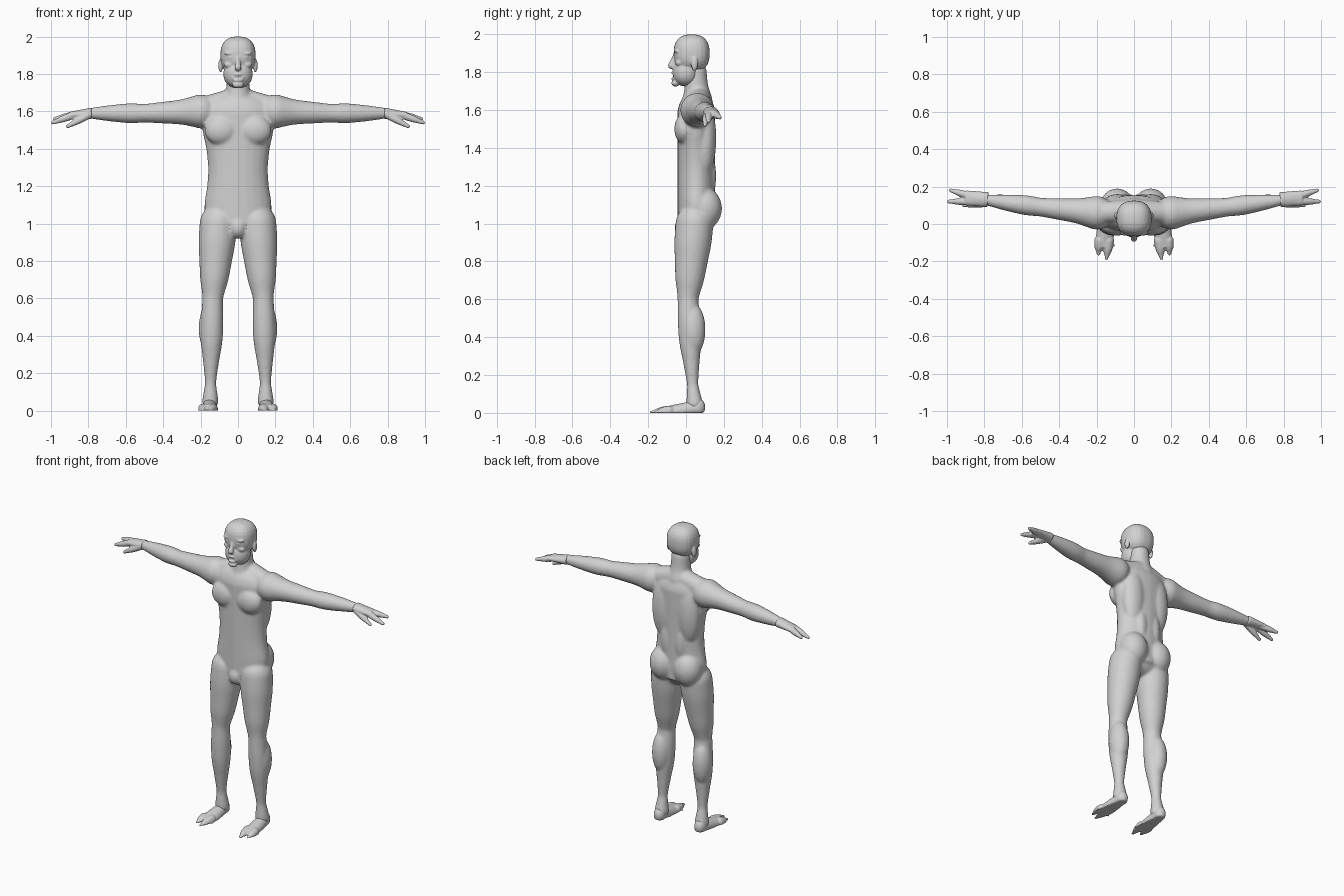
import bpy
import bmesh
import math
from mathutils import Matrix, Vector

default_cube = bpy.data.objects.get("Cube")
if default_cube:
    bpy.data.objects.remove(default_cube, do_unlink=True)

skin = bpy.data.materials.new("light_grey_skin")
skin.use_nodes = True
skin_colour = (.64, .64, .64, 1)
skin.diffuse_color = skin_colour
skin.node_tree.nodes["Principled BSDF"].inputs["Base Color"].default_value = skin_colour


def smooth_value(values, t):
    """Catmull-Rom value at t along evenly spaced samples."""
    last = len(values) - 1
    index = min(int(t * last), last - 1)
    f = t * last - index
    start, end = values[index], values[index + 1]
    slope_in = (end - values[max(index - 1, 0)]) / 2
    slope_out = (values[min(index + 2, last)] - start) / 2
    rise = f * f * (3 - 2 * f)
    return (start + (end - start) * rise
            + slope_in * f * (1 - f) ** 2 - slope_out * f * f * (1 - f))


def ellipsoid(bm, centre, radii, power=2):
    """Rounded form; a higher power makes it boxier."""
    sphere = bmesh.ops.create_uvsphere(bm, u_segments=24, v_segments=16, radius=1)
    verts = sphere["verts"]
    for vert in verts:
        vert.co /= sum(abs(c) ** power for c in vert.co) ** (1 / power)
    place = Matrix.Translation(centre) @ Matrix.Diagonal((*radii, 1))
    bmesh.ops.transform(bm, matrix=place, verts=verts)


def limb(bm, start, end, radii, depth=None, sides=24, steps=20):
    """Tube from joint to joint; round unless it has a fixed depth."""
    start, end = Vector(start), Vector(end)
    along = (end - start).normalized()
    across = Vector((0, 1, 0)).cross(along).normalized()
    through = along.cross(across)
    rings = []
    for step in range(steps + 1):
        t = step / steps
        radius = smooth_value(radii, t)
        centre = start.lerp(end, t)
        angles = [math.tau * i / sides for i in range(sides)]
        rings.append([bm.verts.new(centre + across * radius * math.cos(a)
                                   + through * (depth or radius) * math.sin(a))
                      for a in angles])
    for lower, upper in zip(rings, rings[1:]):
        for i in range(sides):
            j = (i + 1) % sides
            bm.faces.new((lower[i], lower[j], upper[j], upper[i]))
    bm.faces.new(rings[0])
    bm.faces.new(rings[-1])
    if depth is None:
        ellipsoid(bm, start, [radii[0]] * 3)
        ellipsoid(bm, end, [radii[-1]] * 3)


def mirror_copy(bm):
    """Repeat everything built so far on the other side."""
    copy = bmesh.ops.duplicate(bm, geom=bm.verts[:] + bm.edges[:] + bm.faces[:])
    verts = [item for item in copy["geom"] if isinstance(item, bmesh.types.BMVert)]
    bmesh.ops.scale(bm, vec=(-1, 1, 1), verts=verts)


def finish(bm, name, voxel, smoothing, side=1):
    """Fuse the overlapping forms into a single soft skin above the ground."""
    bmesh.ops.scale(bm, vec=(side, 1, 1), verts=bm.verts)
    for vert in bm.verts:
        vert.co.z = max(vert.co.z, 0)
    bmesh.ops.recalc_face_normals(bm, faces=bm.faces)
    mesh = bpy.data.meshes.new(name)
    bm.to_mesh(mesh)
    bm.free()
    mesh.materials.append(skin)
    part = bpy.data.objects.new(name, mesh)
    bpy.context.collection.objects.link(part)
    fuse = part.modifiers.new("fuse", "REMESH")
    fuse.mode = "VOXEL"
    fuse.voxel_size = voxel
    fuse.use_smooth_shade = True
    soften = part.modifiers.new("soften", "SMOOTH")
    soften.factor = .5
    soften.iterations = smoothing


# Joints of the left half
shoulder = (.2, .06, 1.6)
elbow = (.5, .09, 1.59)
wrist = (.8, .13, 1.59)
hip = (.105, .045, 1)
knee = (.135, .01, .6)
ankle = (.147, .035, .15)
heel = (.148, .045, .05)

# Arms and legs
body = bmesh.new()
limb(body, (.04, .07, 1.66), (.18, .06, 1.62), (.06, .06))
limb(body, shoulder, elbow, (.09, .068, .058, .05))
limb(body, elbow, wrist, (.05, .053, .047, .038, .028))
limb(body, hip, knee, (.1, .098, .087, .075, .055))
limb(body, knee, ankle, (.055, .06, .058, .043, .03))
limb(body, ankle, heel, (.03, .043))

# Calf, chest, shoulder blade, lower back and seat muscles
ellipsoid(body, (.15, .037, .44), (.06, .066, .14))
ellipsoid(body, (.09, -.01, 1.5), (.09, .052, .08))
ellipsoid(body, (.09, .1, 1.45), (.08, .06, .2))
ellipsoid(body, (.05, .1, 1.25), (.05, .06, .15))
ellipsoid(body, (.09, .1, 1.08), (.09, .09, .11))
mirror_copy(body)

# Trunk, pelvis, rib cage, groin and neck
limb(body, (0, .055, 1), (0, .055, 1.6), (.17, .18, .165, .16, .17, .19, .19), depth=.1)
ellipsoid(body, (0, .05, 1.02), (.17, .09, .08))
ellipsoid(body, (0, .055, 1.58), (.2, .1, .12))
ellipsoid(body, (0, -.01, .98), (.05, .05, .06))
limb(body, (0, .06, 1.65), (0, .05, 1.8), (.08, .063, .06))
finish(body, "body", .009, 5)

# Ear, brow, eye, cheek and mouth corner
head = bmesh.new()
ellipsoid(head, (.093, .045, 1.845), (.012, .018, .037))
ellipsoid(head, (.04, -.046, 1.91), (.035, .018, .01))
ellipsoid(head, (.037, -.047, 1.888), (.018, .016, .007))
ellipsoid(head, (.045, -.035, 1.85), (.03, .022, .02))
ellipsoid(head, (.026, -.053, 1.78), (.007, .016, .014))
mirror_copy(head)

# Skull, jaw, chin, lips and nose
ellipsoid(head, (0, .03, 1.9), (.094, .095, .1), power=2.5)
ellipsoid(head, (0, 0, 1.8), (.078, .07, .075), power=2.2)
ellipsoid(head, (0, -.055, 1.742), (.03, .022, .018))
for lip_height in (1.797, 1.766):
    ellipsoid(head, (0, -.06, lip_height), (.026, .018, .008))
limb(head, (0, -.055, 1.9), (0, -.077, 1.835), (.01, .012, .018))
finish(head, "head", .005, 2)

for label, side in {"left": 1, "right": -1}.items():
    # Palm, two broad fingers and thumb
    hand = bmesh.new()
    finger = (.02, .018, .01)
    limb(hand, (.78, .13, 1.59), (.9, .14, 1.58), (.03, .024, .018), depth=.04)
    limb(hand, (.88, .12, 1.58), (.99, .12, 1.54), finger)
    limb(hand, (.88, .15, 1.58), (.98, .18, 1.56), finger)
    limb(hand, (.8, .11, 1.58), (.91, .1, 1.52), finger)
    finish(hand, label + "_hand", .005, 2, side)

    # Heel, flat sole and split toes
    foot = bmesh.new()
    toe = (.028, .024, .01)
    ellipsoid(foot, (.15, .06, .03), (.037, .042, .05))
    limb(foot, (.15, .07, .03), (.157, -.12, -.01), (.035, .045, .053), depth=.04)
    limb(foot, (.135, -.09, .01), (.147, -.185, 0), toe)
    limb(foot, (.185, -.09, .01), (.19, -.16, 0), toe)
    finish(foot, label + "_foot", .005, 2, side)
